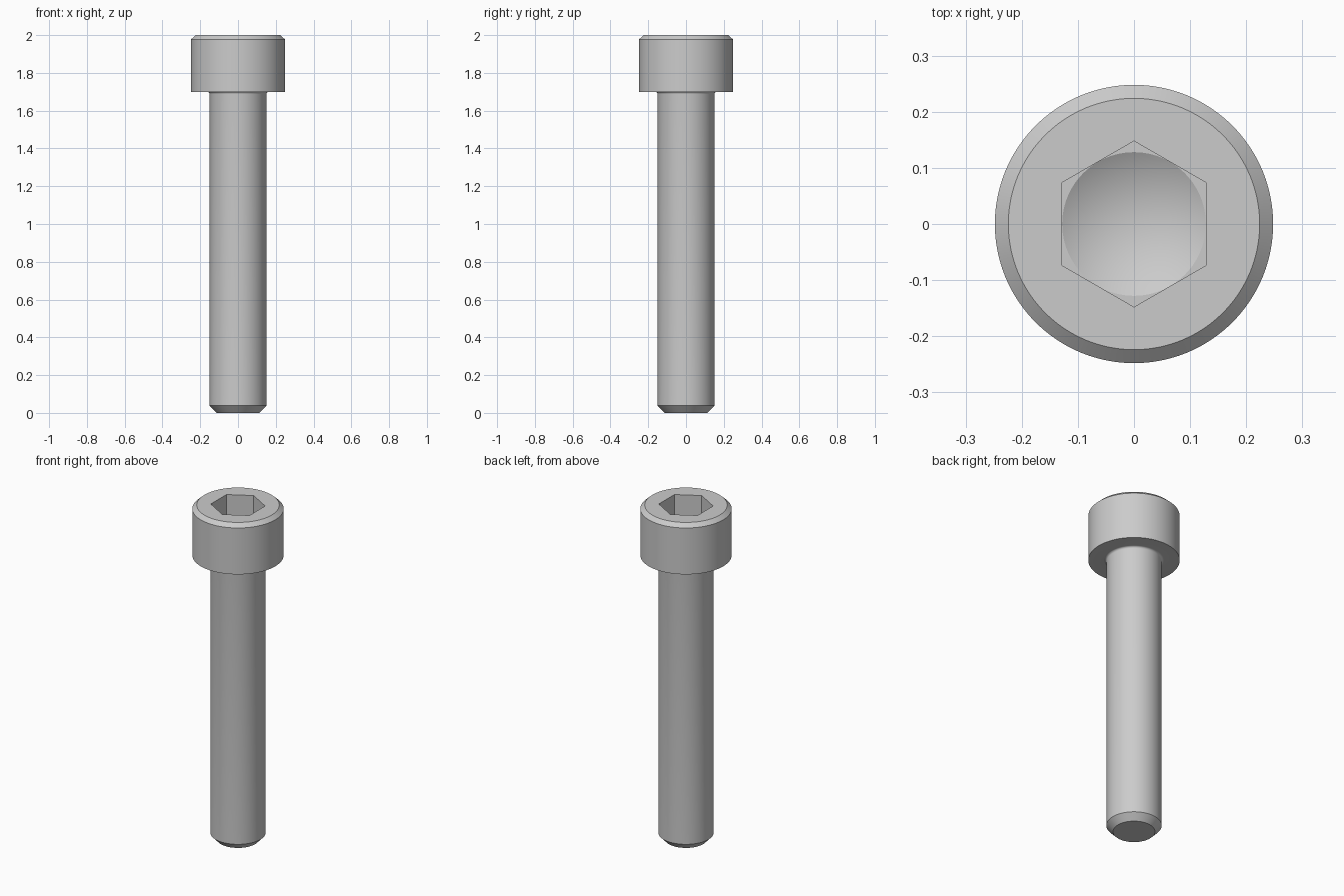
import bpy, bmesh
from math import sin, cos, pi, radians

cube = bpy.data.objects.get("Cube")
if cube:
    bpy.data.objects.remove(cube, do_unlink=True)

SEGMENTS = 96
SHANK, HEAD, SOCKET = 0.15, 0.248, 0.128   # radii; socket is half its width across flats
HEAD_BASE, TOP, FLOOR = 1.70, 2.0, 1.85    # heights
FILLET, FILLET_STEPS = 0.0125, 6


def hex_radius(radius, angle):
    """Distance to a hexagon whose flats face +x and -x."""
    return radius / cos((angle + pi / 6) % (pi / 3) - pi / 6)


# Profile from tip to socket apex: (radius, height, is_hexagon)
profile = [(0, 0, False), (0.114, 0, False), (SHANK, 0.038, False)]
# Rounded corner where the shank meets the head
for i in range(FILLET_STEPS + 1):
    a = i / FILLET_STEPS * pi / 2
    profile.append((SHANK + FILLET * (1 - cos(a)),
                    HEAD_BASE - FILLET * (1 - sin(a)), False))
# Head with chamfered rim, then hexagon socket with drilled conical bottom
profile += [(HEAD, HEAD_BASE, False), (HEAD, 1.978, False), (0.224, TOP, False),
            (SOCKET, TOP, True), (SOCKET, FLOOR, True), (SOCKET, FLOOR, False),
            (0, FLOOR - 0.074, False)]

bm = bmesh.new()
rings = []
for radius, z, is_hex in profile:
    ring = []
    for i in range(SEGMENTS):
        a = 2 * pi * i / SEGMENTS
        r = hex_radius(radius, a) if is_hex else radius
        ring.append(bm.verts.new((r * cos(a), r * sin(a), z)))
    rings.append(ring)
for low, high in zip(rings, rings[1:]):
    for i in range(SEGMENTS):
        j = (i + 1) % SEGMENTS
        bm.faces.new((low[i], low[j], high[j], high[i]))
bmesh.ops.remove_doubles(bm, verts=bm.verts, dist=0.00001)
bmesh.ops.recalc_face_normals(bm, faces=bm.faces)

mesh = bpy.data.meshes.new("socket_head_screw")
bm.to_mesh(mesh)
bm.free()
screw = bpy.data.objects.new("socket_head_screw", mesh)
bpy.context.collection.objects.link(screw)

# Plain grey steel
steel = bpy.data.materials.new("grey_steel")
steel.use_nodes = True
color = (0.6, 0.6, 0.6, 1)
steel.diffuse_color = color
steel.node_tree.nodes["Principled BSDF"].inputs["Base Color"].default_value = color
mesh.materials.append(steel)

# Smooth round surfaces, crisp machined edges
bpy.ops.object.select_all(action="DESELECT")
screw.select_set(True)
bpy.context.view_layer.objects.active = screw
bpy.ops.object.shade_smooth_by_angle(angle=radians(25))
